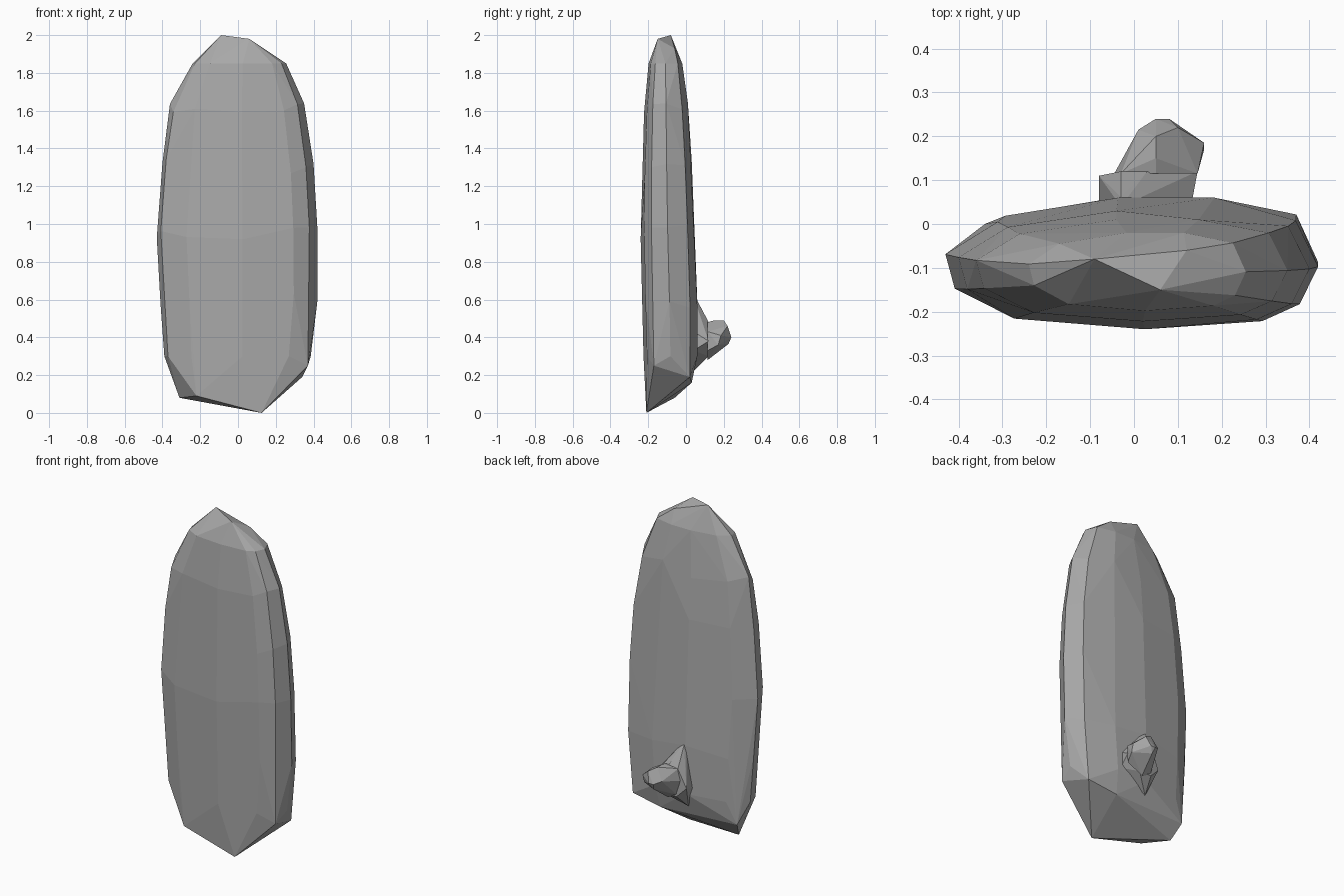
import bpy, bmesh, random
from math import radians

random.seed(4)
cube = bpy.data.objects.get("Cube")
if cube:
    bpy.data.objects.remove(cube, do_unlink=True)

# Single stone colour
stone = bpy.data.materials.new("stone grey")
stone.use_nodes = True
grey = (0.4, 0.4, 0.4, 1)
stone.diffuse_color = grey
bsdf = stone.node_tree.nodes["Principled BSDF"]
bsdf.inputs["Base Color"].default_value = grey
bsdf.inputs["Roughness"].default_value = 0.9


def rock(name, points):
    """Flat-faceted rock: the convex hull of a few points."""
    bm = bmesh.new()
    for p in points:
        bm.verts.new(p)
    hull = bmesh.ops.convex_hull(bm, input=bm.verts[:])
    loose = {v for v in hull["geom_interior"] + hull["geom_unused"]
             if isinstance(v, bmesh.types.BMVert)}
    bmesh.ops.delete(bm, geom=list(loose), context="VERTS")
    bmesh.ops.dissolve_limit(bm, angle_limit=radians(2),
                             verts=bm.verts[:], edges=bm.edges[:])
    bmesh.ops.recalc_face_normals(bm, faces=bm.faces[:])
    mesh = bpy.data.meshes.new(name)
    bm.to_mesh(mesh)
    bm.free()
    mesh.materials.append(stone)
    obj = bpy.data.objects.new(name, mesh)
    bpy.context.collection.objects.link(obj)
    return obj


# Standing slab: one plan outline fitted to the width and depth at each height
plan = [(-1, .2), (-.72, .72), (-.1, 1), (.43, 1), (.88, .74), (1, 0),
        (.9, -.6), (.7, -.87), (.07, -1), (-.63, -.83), (-.95, -.35)]
levels = [  # height, right edge, left edge, front, back
    (.3, -.39, .385, -.225, .06), (.6, -.41, .42, -.235, .06),
    (.95, -.43, .42, -.24, .045), (1.3, -.4, .4, -.235, .03),
    (1.6, -.36, .35, -.222, .01), (1.85, -.24, .255, -.198, -.02)]
points = []
for z, x0, x1, y0, y1 in levels:
    for u, v in plan:
        jitter = random.uniform(-.05, .05) if .3 < z < 1.8 else 0
        points.append(((x0 + x1) / 2 + u * (x1 - x0) / 2,
                       (y0 + y1) / 2 + v * (y1 - y0) / 2, z + jitter))
# Peak and slanted foot
points += [(-.09, -.08, 2), (.06, -.15, 1.98), (.12, -.06, 1.93)]
points += [(.125, -.21, 0), (-.31, -.06, .08), (-.22, -.2, .09),
           (.34, .02, .19), (.15, .03, .16), (-.34, .0, .17), (.37, -.17, .25)]
rock("standing_slab", points)

# Small outcrop on the back: a wedge base and a knob
rock("outcrop_base", [
    (-.03, .04, .62), (-.03, .062, .59), (.03, .12, .48), (-.03, .12, .47),
    (-.08, .11, .36), (-.08, .04, .34), (-.045, .04, .22), (-.02, .12, .3),
    (.06, .12, .3), (.13, .04, .33), (.145, .12, .38), (.13, .04, .43)])
rock("outcrop_knob", [
    (-.045, .115, .4), (-.03, .115, .47), (.05, .115, .48), (.145, .115, .43),
    (.14, .115, .33), (.04, .115, .28), (-.02, .115, .31), (.01, .215, .42),
    (.05, .2, .49), (.05, .15, .49), (.1, .22, .46), (.05, .24, .4),
    (.08, .24, .4), (.16, .185, .41), (.16, .17, .36), (.06, .225, .365)])
